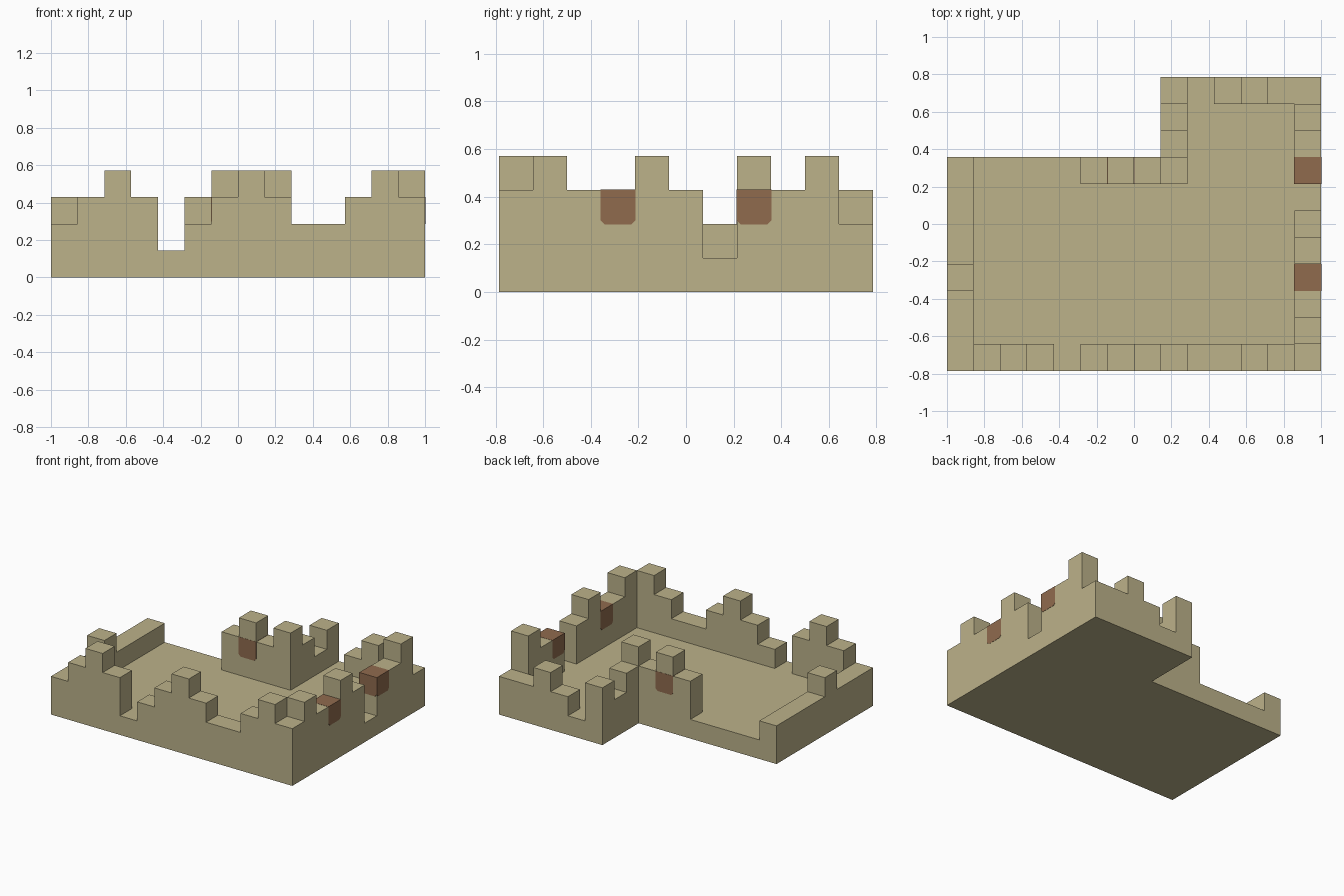
import bpy, bmesh
from itertools import groupby
from mathutils import Vector

U = 1 / 7                      # one building block
ORIGIN = Vector((-7, -5.5, 0))  # block grid corner

cube = bpy.data.objects.get("Cube")
if cube:
    bpy.data.objects.remove(cube, do_unlink=True)


def make_material(name, color):
    mat = bpy.data.materials.new(name)
    mat.use_nodes = True
    mat.diffuse_color = color
    mat.node_tree.nodes["Principled BSDF"].inputs["Base Color"].default_value = color
    return mat


sandstone = make_material("sandstone", (0.503, 0.445, 0.254, 1))
clay = make_material("brown clay", (0.279, 0.147, 0.076, 1))


def finish(name, bm, mat):
    """Move from block grid to model space and link the object."""
    bmesh.ops.recalc_face_normals(bm, faces=bm.faces)
    for v in bm.verts:
        v.co = (v.co + ORIGIN) * U
    mesh = bpy.data.meshes.new(name)
    bm.to_mesh(mesh)
    bm.free()
    mesh.materials.append(mat)
    obj = bpy.data.objects.new(name, mesh)
    bpy.context.collection.objects.link(obj)


def extrude_profile(bm, points, direction):
    face = bm.faces.new([bm.verts.new(p) for p in points])
    result = bmesh.ops.extrude_face_region(bm, geom=[face], use_keep_orig=True)
    moved = [g for g in result["geom"] if isinstance(g, bmesh.types.BMVert)]
    bmesh.ops.translate(bm, verts=moved, vec=direction)


def battlement(name, col, row, heights, along_x):
    """Stepped wall one block thick; height 1 is a gap at floor level."""
    bm = bmesh.new()
    for is_wall, run in groupby(enumerate(heights), key=lambda item: item[1] > 1):
        if not is_wall:
            continue
        run = list(run)
        first, end = run[0][0], run[-1][0] + 1
        profile = [(first, 1)]
        level = 1
        for i, h in run:
            if h != level:
                if i > first:
                    profile.append((i, level))
                profile.append((i, h))
                level = h
        profile += [(end, level), (end, 1)]
        if along_x:
            points = [(col + s, row, z) for s, z in profile]
        else:
            points = [(col, row + s, z) for s, z in profile]
        extrude_profile(bm, points, (0, 1, 0) if along_x else (1, 0, 0))
    finish(name, bm, sandstone)


# L-shaped floor slab
bm = bmesh.new()
outline = [(0, 0), (14, 0), (14, 11), (8, 11), (8, 8), (0, 8)]
extrude_profile(bm, [(x, y, 0) for x, y in outline], (0, 0, 1))
finish("floor", bm, sandstone)

# Walls around the edge
battlement("front_wall", 0, 0, [2, 3, 4, 3, 1, 2, 3, 4, 3, 2, 2, 3, 4, 3], True)
battlement("left_wall", 13, 1, [4, 3, 3, 4, 3, 1, 3, 3, 4, 2], False)
battlement("right_wall", 0, 1, [2, 2, 3, 2, 2, 2, 2], False)
battlement("inner_back_wall", 5, 7, [3, 4, 3, 4], True)
battlement("inner_side_wall", 8, 8, [3, 2, 3], False)
battlement("back_wall", 9, 10, [1, 2, 3, 2], True)

# Brown blocks set in the walls, with clipped lower corners
for name, col, row in (("left_front_block", 13, 3),
                       ("left_rear_block", 13, 7),
                       ("inner_back_block", 6, 7)):
    bm = bmesh.new()
    bmesh.ops.create_cube(bm, size=1.02)
    low = [v for v in bm.verts if v.co.z < 0]
    bmesh.ops.bevel(bm, geom=low, offset=0.12, segments=1, affect='VERTICES')
    bmesh.ops.translate(bm, verts=bm.verts, vec=(col + 0.5, row + 0.5, 2.5))
    finish(name, bm, clay)
